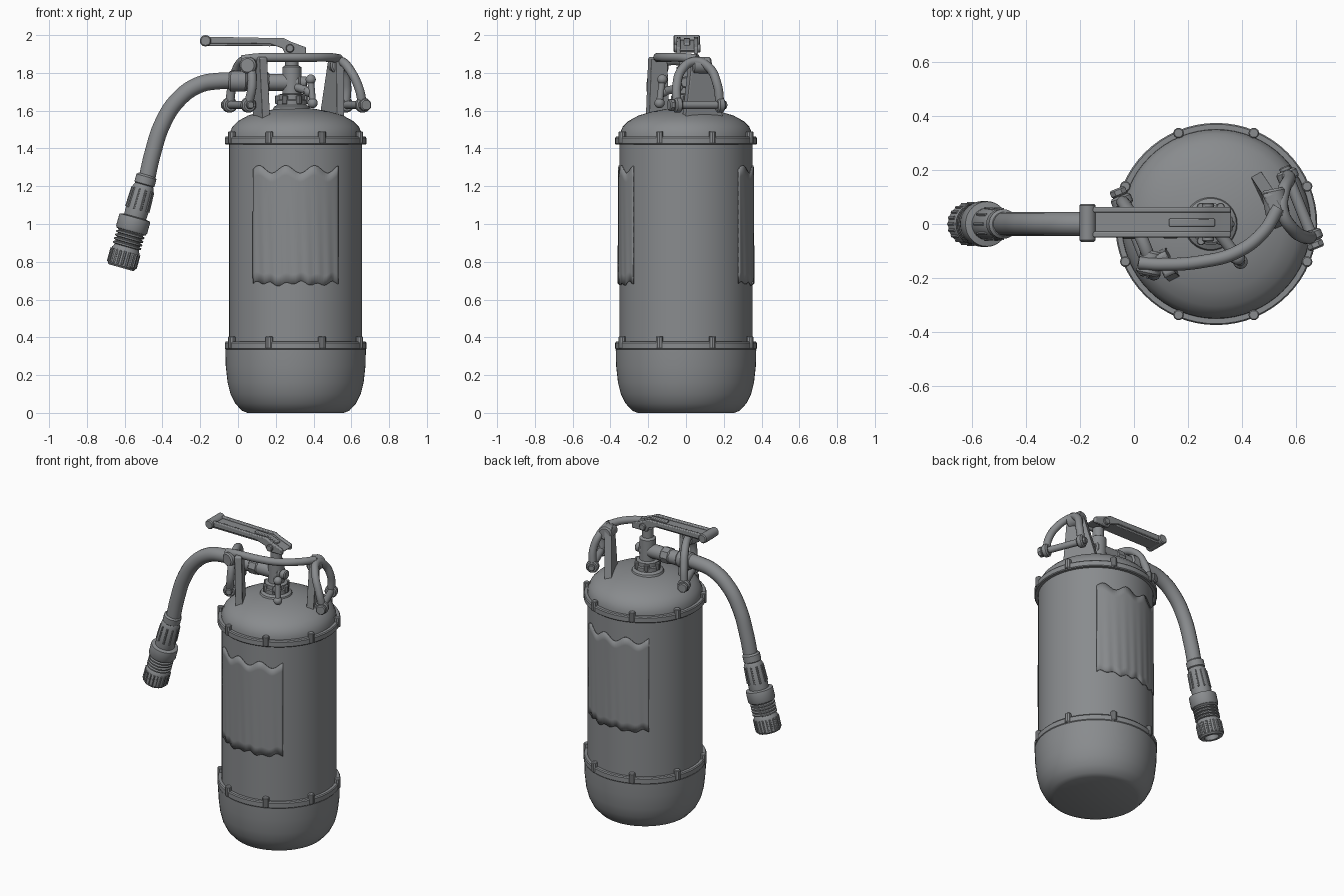
import bpy, bmesh
from math import sin, cos, pi, radians
from mathutils import Vector, Matrix

cube = bpy.data.objects.get("Cube")
if cube:
    bpy.data.objects.remove(cube, do_unlink=True)

grey = bpy.data.materials.new("plain grey")
grey.use_nodes = True
COLOR = (0.25, 0.26, 0.27, 1)
grey.diffuse_color = COLOR
for node in grey.node_tree.nodes:
    if node.type == 'BSDF_PRINCIPLED':
        node.inputs["Base Color"].default_value = COLOR
        node.inputs["Roughness"].default_value = 0.6

AXIS_X = 0.305          # tank axis
VALVE = Vector((0.285, 0, 0))


def add(name, mesh, bevel=0):
    ob = bpy.data.objects.new(name, mesh)
    bpy.context.collection.objects.link(ob)
    mesh.materials.clear()
    mesh.materials.append(grey)
    if bevel:
        mod = ob.modifiers.new("Bevel", 'BEVEL')
        mod.width, mod.segments, mod.limit_method = bevel, 2, 'ANGLE'
    bpy.ops.object.select_all(action='DESELECT')
    ob.select_set(True)
    bpy.context.view_layer.objects.active = ob
    bpy.ops.object.shade_smooth_by_angle(angle=radians(35))
    return ob


def finish(name, bm, bevel=0):
    bmesh.ops.remove_doubles(bm, verts=bm.verts, dist=1e-5)
    bmesh.ops.recalc_face_normals(bm, faces=bm.faces)
    mesh = bpy.data.meshes.new(name)
    bm.to_mesh(mesh)
    bm.free()
    return add(name, mesh, bevel)


def lathe(name, profile, origin, axis=(0, 0, 1), sides=32):
    """Revolve (radius, height) points around an axis."""
    bm = bmesh.new()
    verts = [bm.verts.new((r, 0, h)) for r, h in profile]
    edges = [bm.edges.new(pair) for pair in zip(verts, verts[1:])]
    bmesh.ops.spin(bm, geom=verts + edges, cent=(0, 0, 0), axis=(0, 0, 1),
                   angle=2 * pi, steps=sides, use_merge=True)
    turn = Vector((0, 0, 1)).rotation_difference(Vector(axis)).to_matrix().to_4x4()
    bm.transform(Matrix.Translation(origin) @ turn)
    return finish(name, bm)


def rod(name, a, b, r, sides=20):
    a, b = Vector(a), Vector(b)
    n = (b - a).length
    c = min(r, n) * 0.2
    return lathe(name, [(0, 0), (r - c, 0), (r, c), (r, n - c), (r - c, n), (0, n)],
                 a, b - a, sides)


def tube(name, points, r):
    """Sweep a round bar along a smooth path."""
    curve = bpy.data.curves.new(name, 'CURVE')
    curve.dimensions = '3D'
    curve.bevel_depth, curve.bevel_resolution, curve.use_fill_caps = r, 5, True
    curve.resolution_u = 10
    spline = curve.splines.new('BEZIER')
    spline.bezier_points.add(len(points) - 1)
    for bp, p in zip(spline.bezier_points, points):
        bp.co = p
        bp.handle_left_type = bp.handle_right_type = 'AUTO'
    temp = bpy.data.objects.new(name + "_path", curve)
    bpy.context.collection.objects.link(temp)
    mesh = bpy.data.meshes.new_from_object(
        temp.evaluated_get(bpy.context.evaluated_depsgraph_get()))
    bpy.data.objects.remove(temp, do_unlink=True)
    return add(name, mesh)


def ball(name, centre, r):
    bm = bmesh.new()
    bmesh.ops.create_uvsphere(bm, u_segments=16, v_segments=10, radius=r)
    bm.transform(Matrix.Translation(centre))
    return finish(name, bm)


def plate(name, bottom, top, angle, w0, w1, thick):
    """Tapered upright leg, its width running along the given heading."""
    along = Vector((cos(angle), sin(angle), 0))
    across = Vector((-along.y, along.x, 0)) * thick / 2
    bm = bmesh.new()
    for centre, w in ((bottom, w0), (top, w1)):
        for s in (-1, 1):
            for t in (-1, 1):
                bm.verts.new(Vector(centre) + along * s * w / 2 + across * t)
    bmesh.ops.convex_hull(bm, input=bm.verts)
    return finish(name, bm, 0.01)


def extrude_side(name, outline, y0, y1, bevel=0.006):
    bm = bmesh.new()
    face = bm.faces.new([bm.verts.new((x, y0, z)) for x, z in outline])
    new = bmesh.ops.extrude_face_region(bm, geom=[face])["geom"]
    bmesh.ops.translate(bm, vec=(0, y1 - y0, 0),
                        verts=[v for v in new if isinstance(v, bmesh.types.BMVert)])
    return finish(name, bm, bevel)


# Tank: rounded foot, main cylinder, domed top
axis = Vector((AXIS_X, 0, 0))
lathe("tank_foot", [(0, 0), (.255, 0), (.285, .012), (.32, .05), (.345, .1), (.36, .16),
                    (.37, .25), (.372, .335), (.35, .335)], axis, sides=64)
lathe("tank_body", [(.352, .33), (.352, 1.45)], axis, sides=64)
lathe("tank_dome", [(.352, 1.45), (.35, 1.48), (.335, 1.515), (.305, 1.545), (.25, 1.575),
                    (.18, 1.595), (.1, 1.61), (0, 1.615)], axis, sides=64)

# Bolted bands
for label, z in (("lower", .335), ("upper", 1.42)):
    lathe(label + "_band", [(.34, z), (.37, z), (.375, z + .005), (.375, z + .035),
                            (.37, z + .042), (.34, z + .042)], axis, sides=64)
    for i in range(8):
        a = radians(22.5 + 45 * i)
        p = axis + Vector((.365 * cos(a), .365 * sin(a), z + .005))
        rod(f"{label}_bolt_{i + 1}", p, p + Vector((0, 0, .065)), .02, 10)

# Worn paper sheets wrapped on the front and back
for label, centre in (("front", -90), ("back", 90)):
    bm = bmesh.new()
    cols, rows, grid = 40, 12, []
    for i in range(cols + 1):
        a = radians(centre - 39 + 78 * i / cols)
        low = .685 + .008 * sin(i * .9) + .006 * sin(i * .37)
        high = 1.29 + .02 * sin(i * .5)
        column = []
        for j in range(rows + 1):
            t = j / rows
            r = .357 + .002 * sin(i * 1.3 + 2 * t) * (1 - t)
            column.append(bm.verts.new((AXIS_X + r * cos(a), r * sin(a), low + (high - low) * t)))
        grid.append(column)
    for i in range(cols):
        for j in range(rows):
            bm.faces.new((grid[i][j], grid[i + 1][j], grid[i + 1][j + 1], grid[i][j + 1]))
    sheet = finish(label + "_sheet", bm)
    solid = sheet.modifiers.new("Thickness", 'SOLIDIFY')
    solid.thickness, solid.offset = .006, 0

# Valve: neck collar, stem, outlet and side port
lathe("valve_neck", [(.11, 1.58), (.095, 1.62), (.078, 1.63), (.078, 1.655), (.07, 1.66),
                     (.07, 1.685), (.05, 1.69), (.05, 1.83), (.035, 1.84), (.035, 1.9),
                     (0, 1.9)], VALVE)
for i in range(6):
    a = i * pi / 3
    p = VALVE + Vector((.073 * cos(a), .073 * sin(a), 1.635))
    rod(f"collar_lug_{i + 1}", p, p + Vector((0, 0, .045)), .016, 10)
rod("outlet_pipe", (.33, 0, 1.75), (.03, 0, 1.75), .045)
rod("outlet_nut", (.17, 0, 1.75), (.1, 0, 1.75), .053, 8)
rod("hose_ferrule", (.05, 0, 1.755), (-.05, 0, 1.757), .055)
rod("valve_end_plug", (.3, 0, 1.75), (.365, 0, 1.75), .03, 12)
rod("side_port", (.29, 0, 1.73), (.385, -.125, 1.7), .022)
rod("side_port_tap", (.385, -.125, 1.76), (.395, -.14, 1.645), .018, 12)
for i, p in enumerate(((.385, -.125, 1.765), (.395, -.14, 1.64), (.375, -.12, 1.7))):
    ball(f"side_port_knob_{i + 1}", p, .027)

# Hose and nozzle
tube("hose", [(.04, 0, 1.757), (-.1, 0, 1.757), (-.21, 0, 1.735), (-.32, 0, 1.655),
              (-.4, 0, 1.53), (-.45, 0, 1.38), (-.487, 0, 1.22)], .045)
start, aim = Vector((-.482, 0, 1.26)), Vector((-.27, 0, -.963)).normalized()
profile = [(0, 0), (.045, 0), (.055, .01), (.055, .05), (.049, .055), (.057, .07), (.062, .2),
           (.06, .23), (.083, .235), (.085, .245), (.085, .3), (.08, .31), (.07, .315)]
for i in range(4):
    h = .32 + i * .02
    profile += [(.066, h), (.077, h + .004), (.077, h + .012), (.066, h + .016)]
profile += [(.07, .405), (.076, .415), (.076, .5), (.068, .51), (.045, .51), (.042, .47), (0, .47)]
lathe("nozzle", profile, start, aim)
side = Vector((0, 1, 0))
for i in range(20):
    a = i * pi / 10
    out = side * cos(a) + aim.cross(side) * sin(a)
    rod(f"nozzle_grip_{i + 1}", start + aim * .42 + out * .075,
        start + aim * .495 + out * .075, .007, 6)
    if i % 2:
        rod(f"nozzle_rib_{i + 1}", start + aim * .08 + out * .057,
            start + aim * .19 + out * .061, .006, 6)

# Squeeze lever: sunken web between two raised rails
rail = [(-.19, 1.955), (-.19, 1.992), (.16, 1.985), (.24, 1.985), (.28, 1.965), (.36, 1.935),
        (.36, 1.9), (.25, 1.9), (.235, 1.93), (.17, 1.953)]
extrude_side("lever_web", [(x, z - .012 if z > 1.93 else z + .015) for x, z in rail], -.04, .05)
for label, y in (("right", -.05), ("left", .042)):
    extrude_side(f"lever_{label}_rail", rail, y, y + .022)
extrude_side("lever_spine", [(.13, 1.96), (.13, 1.986), (.24, 1.982), (.3, 1.957), (.3, 1.93)],
             -.01, .02, .004)
rod("lever_end_roll", (-.172, -.066, 1.97), (-.172, .075, 1.97), .03)
rod("lever_pivot", (.275, -.065, 1.93), (.275, .078, 1.93), .022)

# Curved carrying guard on two legs
tube("guard_bar", [(.02, -.145, 1.87), (.1, -.15, 1.88), (.25, -.14, 1.882), (.38, -.105, 1.882),
                   (.48, -.03, 1.882), (.535, .06, 1.875)], .024)
plate("guard_right_leg", (.125, -.15, 1.55), (.115, -.15, 1.885), radians(115), .12, .09, .045)
plate("guard_left_leg", (.495, .09, 1.53), (.52, .07, 1.885), radians(115), .23, .1, .045)
rod("guard_right_eye", (.05, -.19, 1.84), (.07, -.1, 1.84), .045)
rod("guard_left_eye", (.535, .03, 1.84), (.515, .13, 1.84), .045)

# Shackles hung on the guard ends
shackles = {
    "right": [(-.045, .085, 1.63), (-.03, .065, 1.74), (.0, .01, 1.835), (.035, -.07, 1.865),
              (.065, -.15, 1.83), (.075, -.185, 1.74), (.055, -.165, 1.63)],
    "left": [(.66, -.045, 1.63), (.64, -.05, 1.72), (.59, -.02, 1.82), (.55, .05, 1.86),
             (.555, .12, 1.83), (.575, .165, 1.74), (.57, .18, 1.63)],
}
for label, path in shackles.items():
    tube(label + "_shackle_bow", path, .024)
    a, b = Vector(path[0]), Vector(path[-1])
    n = (b - a).normalized()
    rod(label + "_shackle_pin", a - n * .045, b + n * .035, .021)
    rod(label + "_shackle_pin_head", a - n * .05, a - n * .02, .033, 8)
    for i, p in enumerate((a, b)):
        rod(f"{label}_shackle_ear_{i + 1}", p - n * .02, p + n * .02, .04)
